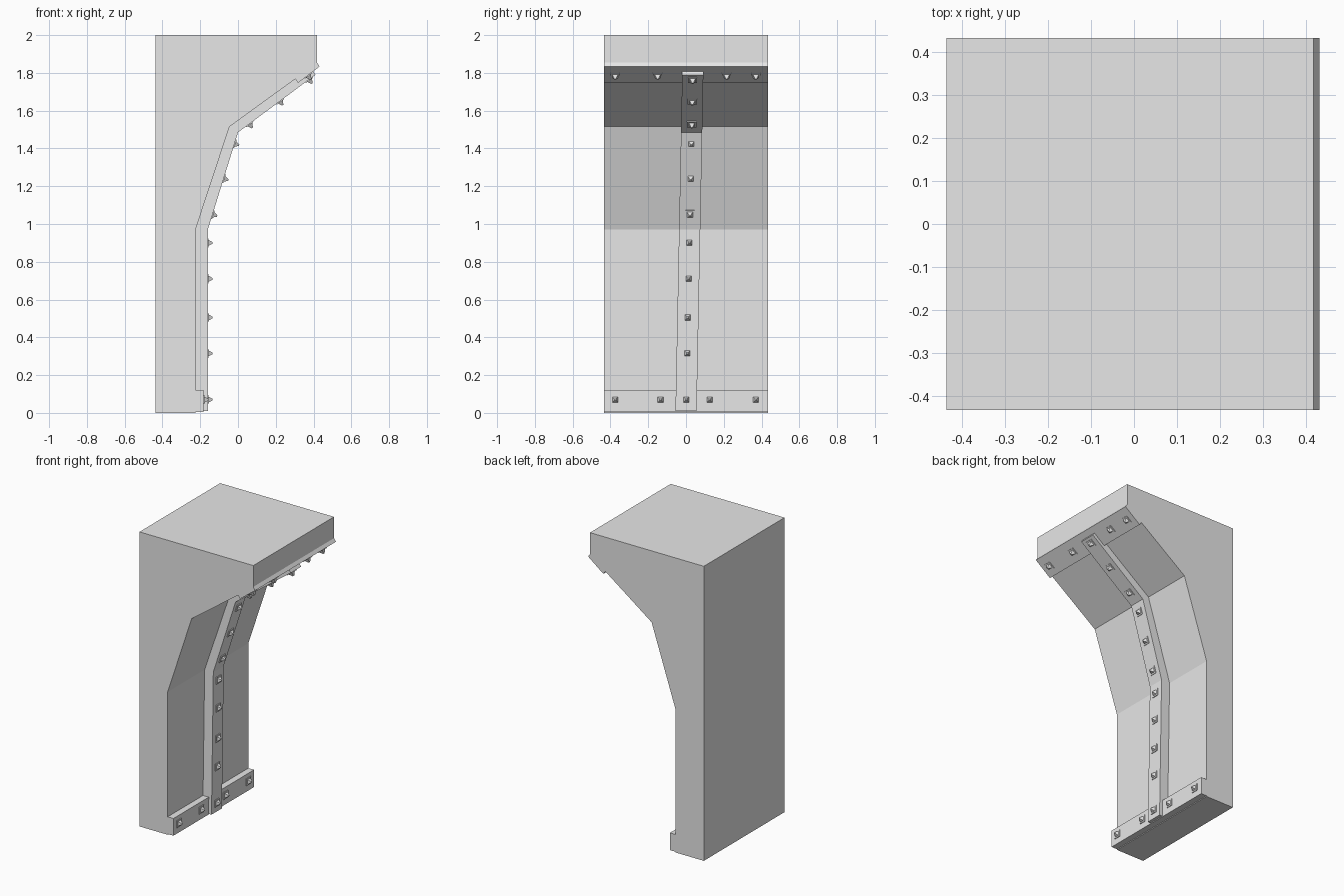
import bpy
import bmesh
from mathutils import Vector, Matrix

cube = bpy.data.objects.get("Cube")
if cube:
    bpy.data.objects.remove(cube, do_unlink=True)

grey = bpy.data.materials.new("light_grey")
grey.use_nodes = True
COLOUR = (0.8, 0.8, 0.8, 1)
grey.diffuse_color = COLOUR
grey.node_tree.nodes["Principled BSDF"].inputs["Base Color"].default_value = COLOUR

HALF = 0.433          # half depth of the bracket
LEAN = 0.02           # sideways drift of the strap per unit of height


def finish(name, bm):
    bmesh.ops.recalc_face_normals(bm, faces=bm.faces)
    mesh = bpy.data.meshes.new(name)
    bm.to_mesh(mesh)
    bm.free()
    mesh.materials.append(grey)
    obj = bpy.data.objects.new(name, mesh)
    bpy.context.collection.objects.link(obj)
    return obj


def prism(name, profile, half=HALF, lean=0.0):
    """Extrude an x-z profile along y, optionally leaning with height."""
    bm = bmesh.new()
    near = [bm.verts.new((x, lean * z - half, z)) for x, z in profile]
    far = [bm.verts.new((x, lean * z + half, z)) for x, z in profile]
    bm.faces.new(near)
    bm.faces.new(far)
    n = len(profile)
    for i in range(n):
        j = (i + 1) % n
        bm.faces.new((near[i], near[j], far[j], far[i]))
    return finish(name, bm)


def stud(name, x, y, z, direction):
    """Thin square washer with a blunt pyramid, facing the direction."""
    out = Vector((direction[0], 0, direction[1])).normalized()
    side = Vector((0, 1, 0))
    up = out.cross(side)
    base = Vector((x, y, z))
    bm = bmesh.new()
    rings = []
    for height, r in ((-0.004, 0.024), (0.005, 0.024), (0.005, 0.015), (0.026, 0.004)):
        rings.append([bm.verts.new(base + out * height + side * a * r + up * b * r)
                      for a, b in ((-1, -1), (1, -1), (1, 1), (-1, 1))])
    for low, high in zip(rings, rings[1:]):
        for i in range(4):
            j = (i + 1) % 4
            bm.faces.new((low[i], low[j], high[j], high[i]))
    bm.faces.new(rings[0])
    bm.faces.new(rings[-1])
    return finish(name, bm)


# Main bracket block
prism("bracket_body", [(-0.437, 0), (-0.225, 0), (-0.225, 0.97), (-0.045, 1.515),
                       (0.418, 1.851), (0.418, 2), (-0.437, 2)])

# Cross bands at the foot and under the overhang
prism("foot_band", [(-0.235, 0.005), (-0.182, 0.005), (-0.182, 0.122), (-0.235, 0.122)])
prism("top_band", [(0.298, 1.775), (0.318, 1.747), (0.432, 1.834), (0.415, 1.86)])

# Bent strap running up the middle
prism("centre_strap", [(-0.24, 0.01), (-0.16, 0.01), (-0.16, 0.97), (0.0, 1.485),
                       (0.41, 1.79), (0.38, 1.835), (-0.06, 1.53), (-0.24, 0.97)],
      half=0.056, lean=LEAN)

FLAT, STEEP, SLOPE = (1, 0), (0.955, -0.297), (0.597, -0.802)

# Strap studs follow the bends
for i, z in enumerate((0.07, 0.315, 0.505, 0.71, 0.9, 1.05, 1.24, 1.425, 1.53, 1.65, 1.765)):
    if z < 0.97:
        x, facing = -0.16, FLAT
    elif z < 1.485:
        x, facing = -0.16 + (z - 0.97) * 0.311, STEEP
    else:
        x, facing = (z - 1.485) * 1.344, SLOPE
    stud(f"strap_stud_{i + 1}", x, LEAN * z, z, facing)

# Band studs
for i, y in enumerate((-0.375, -0.135, 0.125, 0.37)):
    stud(f"foot_stud_{i + 1}", -0.182, y, 0.07, FLAT)
for i, y in enumerate((-0.375, -0.15, 0.215, 0.37)):
    stud(f"top_stud_{i + 1}", 0.37, y, 1.787, SLOPE)
